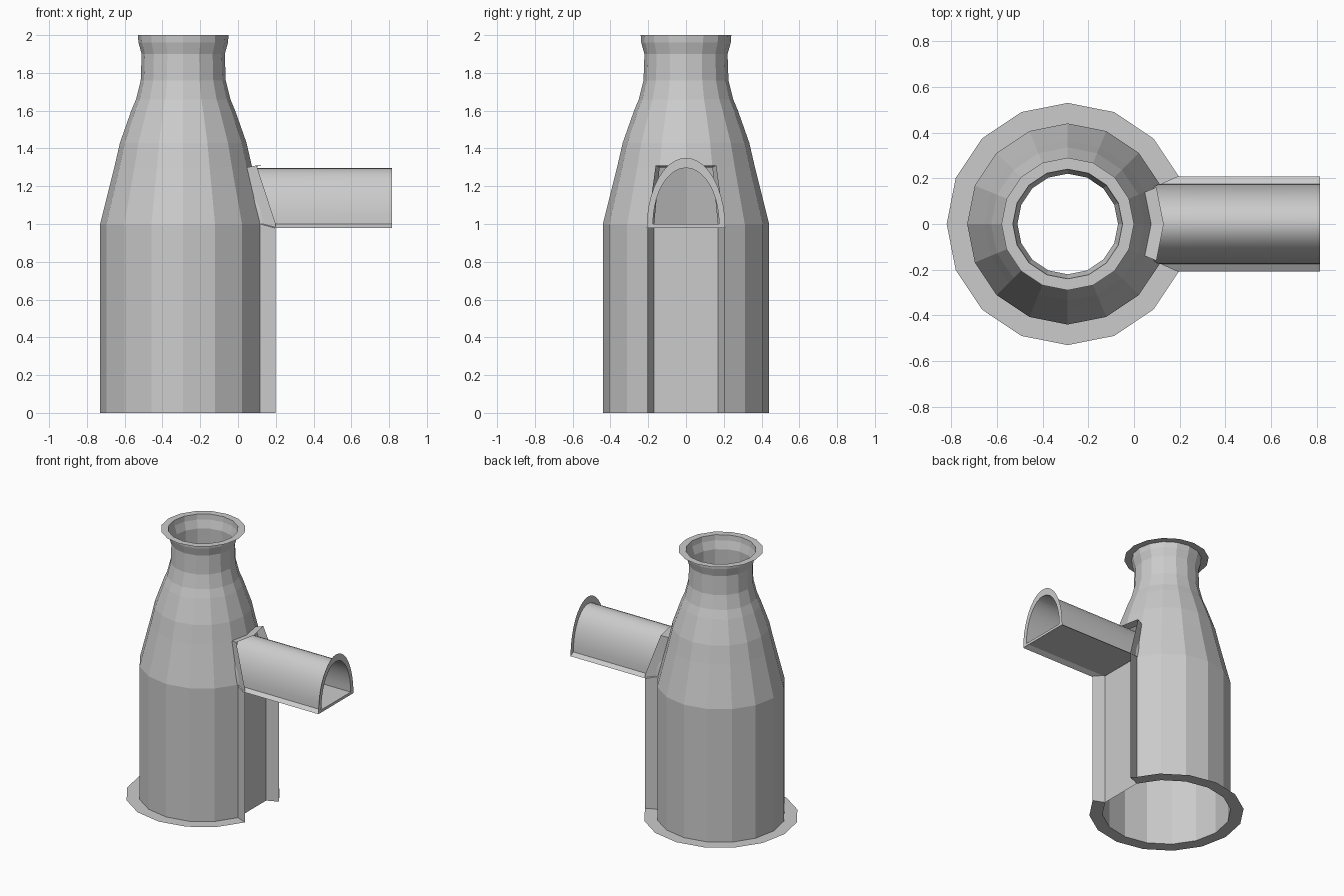
import bpy, bmesh
from math import sin, cos, pi

if "Cube" in bpy.data.objects:
    bpy.data.objects.remove(bpy.data.objects["Cube"])

CX, N = -0.29, 16


def ring_pt(r, z, i):
    a = 2 * pi * i / N
    return (CX + r * cos(a), r * sin(a), z)


def make(name, quads, smooth=False):
    bm = bmesh.new()
    for q in quads:
        bm.faces.new([bm.verts.new(p) for p in q])
    bmesh.ops.remove_doubles(bm, verts=bm.verts[:], dist=0.0005)
    me = bpy.data.meshes.new(name)
    bm.to_mesh(me)
    bm.free()
    ob = bpy.data.objects.new(name, me)
    bpy.context.collection.objects.link(ob)
    if smooth:
        bpy.context.view_layer.objects.active = ob
        ob.select_set(True)
        bpy.ops.object.shade_smooth_by_angle(angle=0.5)
        ob.select_set(False)
    return ob


def strip(a, b):
    """Quads joining two equally long point rows."""
    return [(a[k], a[k + 1], b[k + 1], b[k]) for k in range(len(a) - 1)]


def row(r, z, first, last):
    return [ring_pt(r, z, i) for i in range(first, last + 1)]


# Tower body: open front column up to the spout hole, closed rings above
profile = [(0.44, 0), (0.44, 1.0), (0.365, 1.3), (0.335, 1.43), (0.275, 1.6),
           (0.25, 1.66), (0.225, 1.76), (0.22, 1.9), (0.237, 1.96), (0.24, 2.0)]
faces = []
for k in range(len(profile) - 1):
    (r0, z0), (r1, z1) = profile[k], profile[k + 1]
    first, last = (1, N - 1) if k < 2 else (0, N)
    faces += strip(row(r0, z0, first, last), row(r1, z1, first, last))
# Flat panel under the spout
faces.append((ring_pt(0.44, 0, -1), ring_pt(0.44, 0, 1),
              ring_pt(0.44, 1, 1), ring_pt(0.44, 1, -1)))
make("tower_body", faces)

# Thin rims at the top and the foot
make("top_rim", strip(row(0.24, 2, 0, N), row(0.29, 2, 0, N)))
make("foot_rim", strip(row(0.44, 0, 1, N - 1), row(0.53, 0, 1, N - 1)))

# Fins beside the panel, carried up around the spout hole
fins = []
for s in (-1, 1):
    inner = [ring_pt(r, z, s) for r, z in ((0.44, 0), (0.44, 1), (0.365, 1.3))]
    outer = [ring_pt(r, z, s) for r, z in ((0.53, 0), (0.53, 1), (0.42, 1.31))]
    fins += strip(inner, outer)
fins += strip(row(0.365, 1.3, -1, 1), row(0.42, 1.31, -1, 1))
make("opening_fins", fins)

# Arched spout with flat floor
S, XE = 20, 0.815
arc = [(0.175 * cos(pi * k / S), 1.0 + 0.297 * sin(pi * k / S)) for k in range(S + 1)]
start = [(0.117 - 0.25 * (z - 1), y, z) for y, z in arc]
end = [(XE, y, z) for y, z in arc]
make("spout", strip(start, end) + [(start[0], start[-1], end[-1], end[0])], True)

# Side ledges along the spout floor
ledges = []
for s in (-1, 1):
    ledges.append(((0.117, s * 0.175, 1.0), (XE, s * 0.175, 1.0),
                   (XE, s * 0.208, 0.98), (0.19, s * 0.208, 0.98)))
make("spout_ledges", ledges)

# Flat rim around the spout mouth
outer = [(XE, 0.208 * cos(pi * k / S), 0.98 + 0.37 * sin(pi * k / S)) for k in range(S + 1)]
make("spout_rim", strip(end + end[:1], outer + outer[:1]))
